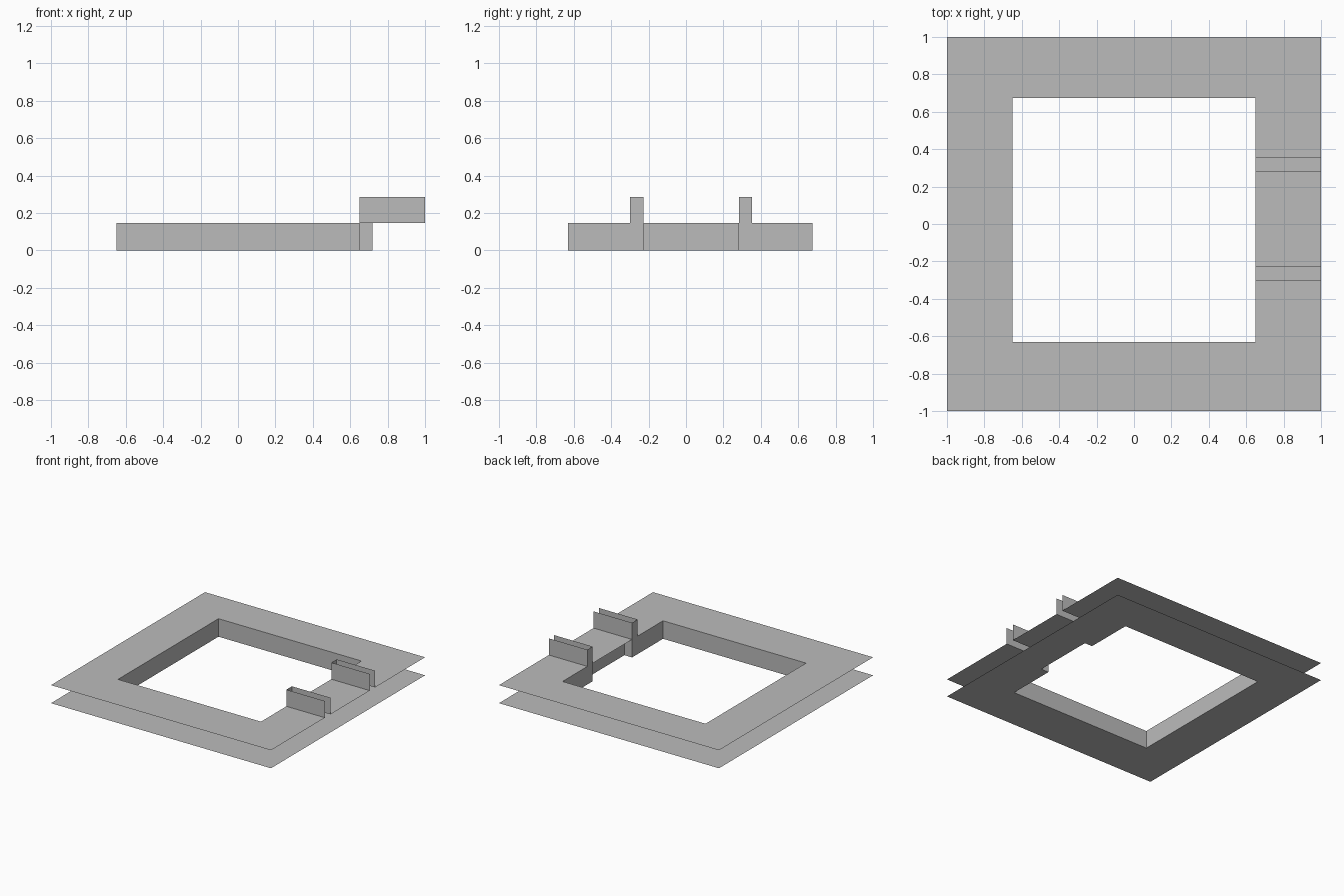
import bpy
import bmesh

cube = bpy.data.objects.get("Cube")
if cube:
    bpy.data.objects.remove(cube, do_unlink=True)

# Single flat colour
grey = bpy.data.materials.new("plain_grey")
grey.use_nodes = True
COLOR = (0.5, 0.5, 0.5, 1)
grey.diffuse_color = COLOR
grey.node_tree.nodes["Principled BSDF"].inputs["Base Color"].default_value = COLOR

# Main sizes
EDGE = 1.0
IN_X, IN_FRONT, IN_BACK = 0.65, -0.63, 0.675
RECESS_X = 0.72
DECK, FIN_TOP = 0.148, 0.285
FINS = {"front_fin": (-0.30, -0.228), "back_fin": (0.283, 0.352)}
GAP_FRONT, GAP_BACK = FINS["front_fin"][1], FINS["back_fin"][0]


def make_object(name, quads):
    """Make a thin sheet object from a list of corner loops."""
    bm = bmesh.new()
    for quad in quads:
        bm.faces.new([bm.verts.new(p) for p in quad])
    bmesh.ops.remove_doubles(bm, verts=bm.verts, dist=0.0001)
    mesh = bpy.data.meshes.new(name)
    bm.to_mesh(mesh)
    bm.free()
    mesh.materials.append(grey)
    obj = bpy.data.objects.new(name, mesh)
    bpy.context.collection.objects.link(obj)
    return obj


def flat(x0, x1, y0, y1, z, up=True):
    """Horizontal rectangle facing up or down."""
    quad = [(x0, y0, z), (x1, y0, z), (x1, y1, z), (x0, y1, z)]
    return quad if up else quad[::-1]


def walls(path, z0, z1):
    """Upright sheets along a plan path."""
    return [[(*a, z0), (*b, z0), (*b, z1), (*a, z1)]
            for a, b in zip(path, path[1:])]


def border(z, up):
    """Front, back and right-hand strips shared by both plates."""
    return [flat(-EDGE, EDGE, -EDGE, IN_FRONT, z, up),
            flat(-EDGE, EDGE, IN_BACK, EDGE, z, up),
            flat(-EDGE, -IN_X, IN_FRONT, IN_BACK, z, up)]


# Lower plate, notched beside the recess
make_object("lower_plate", border(0, False) + [
    flat(IN_X, EDGE, IN_FRONT, GAP_FRONT, 0, False),
    flat(RECESS_X, EDGE, GAP_FRONT, GAP_BACK, 0, False),
    flat(IN_X, EDGE, GAP_BACK, IN_BACK, 0, False)])

# Upper plate, with slots where the fins fold up
make_object("upper_plate", border(DECK, True) + [
    flat(IN_X, EDGE, IN_FRONT, FINS["front_fin"][0], DECK),
    flat(IN_X, EDGE, GAP_FRONT, GAP_BACK, DECK),
    flat(IN_X, EDGE, FINS["back_fin"][1], IN_BACK, DECK)])

# Walls lining the opening, stepping back into the recess
lining = [(IN_X, IN_FRONT), (-IN_X, IN_FRONT), (-IN_X, IN_BACK),
          (IN_X, IN_BACK), (IN_X, GAP_BACK), (RECESS_X, GAP_BACK),
          (RECESS_X, GAP_FRONT), (IN_X, GAP_FRONT), (IN_X, IN_FRONT)]
make_object("opening_walls", walls(lining, 0, DECK))

# Open-topped folded fins, closed at the inner end
for name, (y0, y1) in FINS.items():
    fold = [(EDGE, y1), (IN_X, y1), (IN_X, y0), (EDGE, y0)]
    make_object(name, walls(fold, DECK, FIN_TOP))
